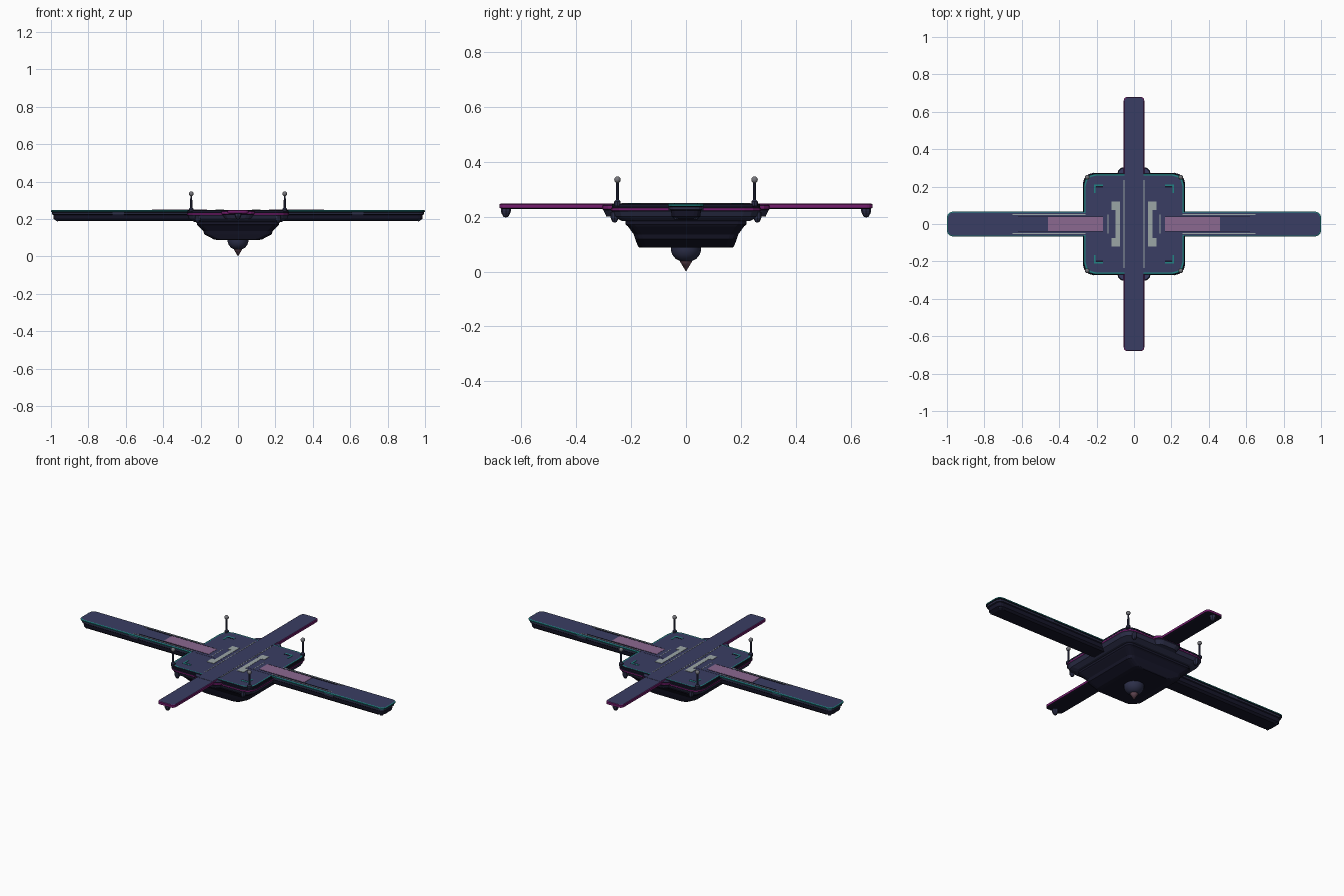
import bpy, bmesh, math

if "Cube" in bpy.data.objects:
    bpy.data.objects.remove(bpy.data.objects["Cube"])

COLOURS = {
    "deck_blue": (0.042, 0.048, 0.125), "hull_black": (0.008, 0.008, 0.022),
    "steel_navy": (0.026, 0.029, 0.068), "trim_teal": (0.015, 0.23, 0.23),
    "trim_magenta": (0.17, 0.012, 0.15), "panel_mauve": (0.26, 0.14, 0.28),
    "marking_grey": (0.33, 0.38, 0.38), "mast_grey": (0.18, 0.18, 0.2),
    "tip_rose": (0.16, 0.08, 0.11),
}
MATS = {}
for key, rgb in COLOURS.items():
    MATS[key] = bpy.data.materials.new(key)
    MATS[key].diffuse_color = (*rgb, 1)
DECK, HULL, NAVY, TEAL, MAGENTA, MAUVE, GREY, MAST, ROSE = COLOURS


def finish(name, bm, mats):
    bmesh.ops.recalc_face_normals(bm, faces=bm.faces)
    mesh = bpy.data.meshes.new(name)
    bm.to_mesh(mesh)
    bm.free()
    for m in mats:
        mesh.materials.append(MATS[m])
    obj = bpy.data.objects.new(name, mesh)
    bpy.context.collection.objects.link(obj)
    return obj


def rounded_rect(hx, hy, r, steps):
    pts = []
    for i, (sx, sy) in enumerate(((1, 1), (-1, 1), (-1, -1), (1, -1))):
        for k in range(steps + 1):
            a = math.pi / 2 * (i + k / steps)
            pts.append((sx * (hx - r) + r * math.cos(a),
                        sy * (hy - r) + r * math.sin(a)))
    return pts


def loft(name, rings, bands, top, centre=(0, 0), steps=3):
    """Stack rounded rectangles (half x, half y, radius, z), one colour per band."""
    mats = list(dict.fromkeys(bands + [top]))
    bm = bmesh.new()
    loops = [[bm.verts.new((x + centre[0], y + centre[1], z))
              for x, y in rounded_rect(hx, hy, r, steps)] for hx, hy, r, z in rings]
    n = len(loops[0])
    bm.faces.new(loops[0][::-1]).material_index = mats.index(bands[0])
    for a, b, m in zip(loops, loops[1:], bands):
        for i in range(n):
            j = (i + 1) % n
            bm.faces.new((a[i], a[j], b[j], b[i])).material_index = mats.index(m)
    bm.faces.new(loops[-1]).material_index = mats.index(top)
    return finish(name, bm, mats)


def box(name, x0, x1, y0, y1, z0, z1, mat):
    bm = bmesh.new()
    bmesh.ops.create_cube(bm, size=1)
    for v in bm.verts:
        v.co = ((x0 + x1) / 2 + v.co.x * (x1 - x0), (y0 + y1) / 2 + v.co.y * (y1 - y0),
                (z0 + z1) / 2 + v.co.z * (z1 - z0))
    return finish(name, bm, [mat])


def lathe(name, profile, mat, centre=(0, 0), sides=12):
    """Turn a (radius, z) profile around a vertical axis."""
    bm = bmesh.new()
    vs = [bm.verts.new((r + 0.0, 0, z)) for r, z in profile]
    es = [bm.edges.new(p) for p in zip(vs, vs[1:])]
    bmesh.ops.spin(bm, geom=vs + es, cent=(0, 0, 0), axis=(0, 0, 1),
                   angle=math.tau, steps=sides)
    bmesh.ops.remove_doubles(bm, verts=bm.verts, dist=1e-5)
    bmesh.ops.translate(bm, verts=bm.verts, vec=(*centre, 0))
    return finish(name, bm, [mat])


# Central platform with magenta side band and teal top border
loft("platform", [(.235, .235, .05, .185), (.262, .262, .055, .2), (.27, .27, .06, .218),
                  (.274, .274, .06, .222), (.274, .274, .06, .231), (.27, .27, .06, .235),
                  (.27, .27, .06, .245), (.266, .266, .058, .248), (.258, .258, .052, .248)],
     [NAVY, NAVY, NAVY, MAGENTA, HULL, HULL, HULL, TEAL], DECK)

# Stepped hull under the platform
loft("lower_hull", [(.11, .17, .03, .088), (.13, .175, .03, .092), (.18, .185, .03, .118),
                    (.185, .19, .03, .135), (.215, .212, .03, .165), (.22, .22, .03, .172),
                    (.22, .22, .03, .19)], [HULL] * 6, HULL)

# Long side arms, one beam through the platform
loft("side_arms", [(.965, .04, .02, .19), (.985, .052, .025, .2), (.988, .055, .025, .222),
                   (.994, .06, .027, .226), (.994, .06, .027, .236), (1, .066, .03, .239),
                   (1, .066, .03, .245), (.995, .061, .027, .2475)],
     [HULL, HULL, HULL, NAVY, HULL, TEAL, TEAL], DECK)

# Thin front and back walkway with magenta edge
loft("walkway", [(.045, .67, .015, .229), (.055, .68, .02, .232), (.055, .68, .02, .245),
                 (.051, .676, .018, .2478)], [HULL, MAGENTA, MAGENTA], DECK)
loft("walkway_collar", [(.07, .29, .035, .2), (.085, .3, .04, .222), (.09, .305, .04, .228),
                        (.09, .305, .04, .241), (.086, .301, .038, .2445)],
     [NAVY, HULL, MAGENTA, HULL], DECK)

# Flush plates joining the deck to the arms
box("arm_cover", -.29, .29, -.06, .06, .245, .2488, DECK)
box("walkway_cover", -.05, .05, -.31, .31, .245, .2491, DECK)

# Deck markings and arm details
for s in (-1, 1):
    def strip(name, x0, x1, y0, y1, mat, z=.2498):
        a, b = sorted((s * x0, s * x1))
        return box(name, a, b, y0, y1, .244, z, mat)
    strip("arm_panel", .165, .46, -.038, .038, MAUVE)
    strip("deck_bracket", .075, .1, -.12, .12, GREY)
    strip("walkway_line", .051, .055, -.235, .235, GREY, .2494)
    strip("panel_line", .137, .141, -.05, .05, GREY, .2494)
    for t in (-1, 1):
        def side(name, x0, x1, y0, y1, mat, z=.2494):
            a, b = sorted((t * y0, t * y1))
            return strip(name, x0, x1, a, b, mat, z)
        side("bracket_foot", .075, .12, .075, .12, GREY, .2499)
        side("arm_line", .26, .65, .049, .053, GREY)
        side("arm_groove", .165, .62, .04, .043, HULL)
        side("corner_mark_x", .165, .215, .203, .212, TEAL)
        side("corner_mark_y", .206, .215, .165, .212, TEAL, .2496)
        side("corner_shadow_x", .165, .203, .196, .203, HULL)
        a, b = sorted((s * .61, s * .67))
        c, d = sorted((t * .05, t * .064))
        box("arm_side_block", a, b, c, d, .222, .238, NAVY)

        # Corner masts with ball tops
        at = (s * .25, t * .25)
        lathe("mast_post", [(0, .24), (.012, .24), (.012, .255), (.006, .262), (.005, .33),
                            (0, .33)], NAVY, at, 8)
        ball = lathe("mast_ball", [(.0125 * math.sin(math.pi * k / 6),
                                    .335 - .0125 * math.cos(math.pi * k / 6))
                                   for k in range(7)], MAST, at, 10)

        # Thruster pods under the arm tips and the platform corners
        for px, py, z in ((s * .965, t * .035, .187), (s * .215, t * .26, .178)):
            lathe("thruster_pod", [(0, z), (.008, z + .003), (.015, z + .018), (.015, z + .04),
                                   (0, z + .04)], NAVY, (px, py), 8)
    lathe("walkway_pod", [(0, .197), (.009, .2), (.016, .213), (.018, .22), (.018, .234),
                          (0, .234)], NAVY, (0, s * .657), 8)

# Domed core and pointed tip below the hull
lathe("core_dome", [(0, .036), (.02, .038), (.038, .047), (.05, .062), (.055, .078),
                    (.055, .1), (0, .1)], NAVY, sides=16)
lathe("core_tip", [(0, 0), (.022, .037), (.018, .045), (0, .045)], ROSE, sides=12)

for obj in bpy.context.scene.objects:
    if obj.name.startswith(("mast", "core")):
        obj.select_set(True)
        bpy.context.view_layer.objects.active = obj
bpy.ops.object.shade_smooth_by_angle(angle=math.radians(35))

for m in bpy.data.materials:
    if m.users and not m.is_grease_pencil:
        m.use_nodes = True
        m.node_tree.nodes["Principled BSDF"].inputs["Base Color"].default_value = m.diffuse_color
